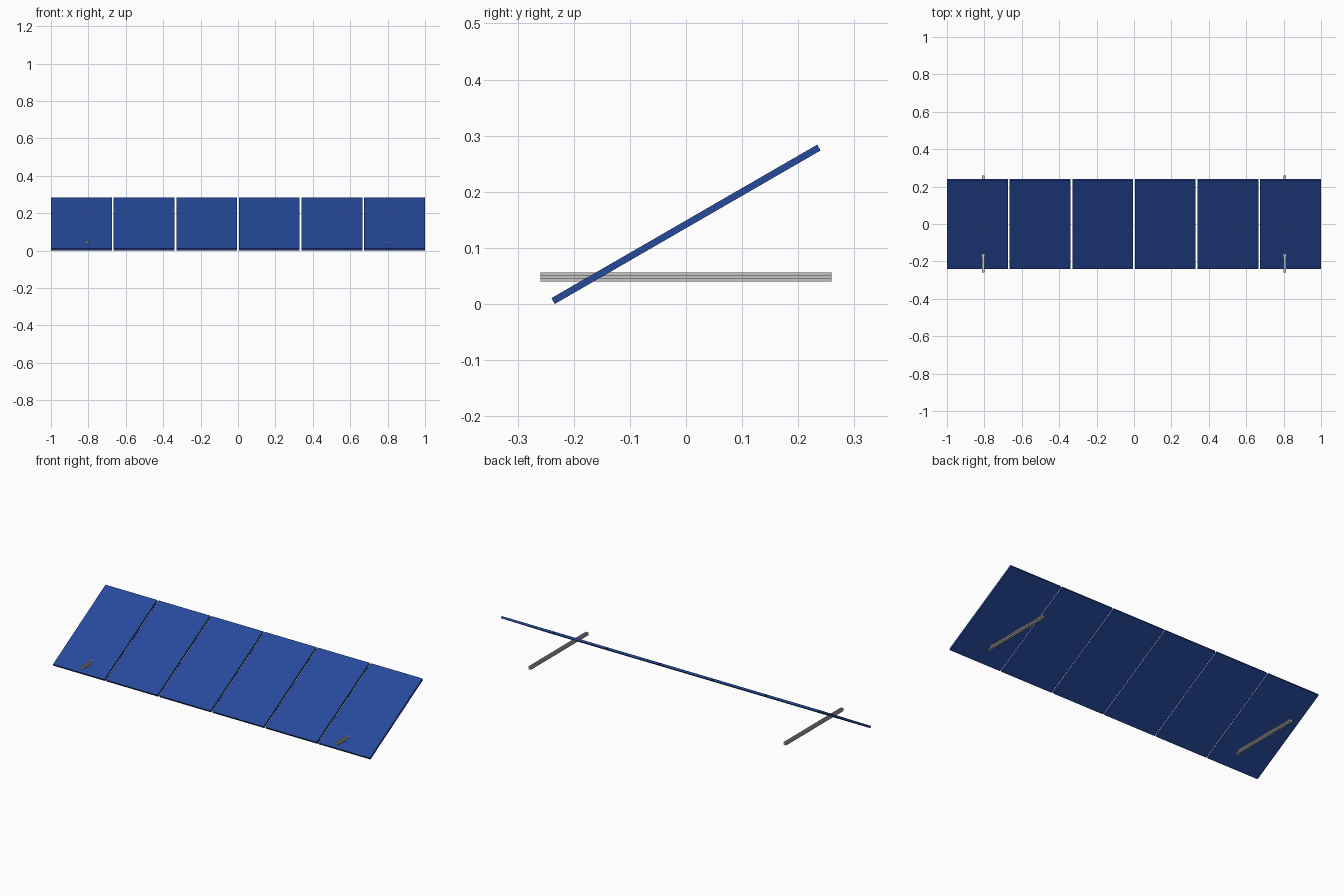
import bpy
import math
from mathutils import Matrix, Vector

cube = bpy.data.objects.get("Cube")
if cube:
    bpy.data.objects.remove(cube, do_unlink=True)


def make_material(name, rgb):
    mat = bpy.data.materials.new(name)
    mat.use_nodes = True
    mat.diffuse_color = (*rgb, 1)
    mat.node_tree.nodes["Principled BSDF"].inputs["Base Color"].default_value = (*rgb, 1)
    return mat


def extrude_profile(name, profile, length, matrix, mat):
    """Closed x-z profile extruded along y, centred, then placed by matrix."""
    n = len(profile)
    verts = [matrix @ Vector((x, y, z)) for y in (-length / 2, length / 2) for x, z in profile]
    faces = [(i, (i + 1) % n, n + (i + 1) % n, n + i) for i in range(n)]
    faces += [tuple(reversed(range(n))), tuple(range(n, 2 * n))]
    mesh = bpy.data.meshes.new(name)
    mesh.from_pydata(verts, [], [f[::-1] for f in faces])
    mesh.materials.append(mat)
    mesh.update()
    # Make the normals point outward
    import bmesh
    bm = bmesh.new()
    bm.from_mesh(mesh)
    bmesh.ops.recalc_face_normals(bm, faces=bm.faces)
    bm.to_mesh(mesh)
    bm.free()
    obj = bpy.data.objects.new(name, mesh)
    bpy.context.collection.objects.link(obj)
    return obj


blue = make_material("panel blue", (0.019, 0.067, 0.33))
grey = make_material("aluminium grey", (0.56, 0.56, 0.56))

# Row of tilted panels with narrow gaps
COUNT, GAP = 6, 0.01
WIDTH = (2 - GAP * (COUNT - 1)) / COUNT
LENGTH, THICK, TILT = 0.547, 0.012, math.radians(30)
height = (LENGTH * math.sin(TILT) + THICK * math.cos(TILT)) / 2
w, t = WIDTH / 2, THICK / 2
slab = [(-w, -t), (w, -t), (w, t), (-w, t)]
for i in range(COUNT):
    x = -1 + w + i * (WIDTH + GAP)
    place = Matrix.Translation((x, 0, height)) @ Matrix.Rotation(TILT, 4, "X")
    extrude_profile(f"panel_{i + 1}", slab, LENGTH, place, blue)

# Level support rails with a slot along each side
h, s, d = 0.008, 0.002, 0.0035
side = [(h, -h), (h, -s), (h - d, -s), (h - d, s), (h, s)]
rail = []
for k in range(4):
    turn = Matrix.Rotation(k * math.pi / 2, 2)
    rail += [tuple(turn @ Vector(p)) for p in side]
for name, x in (("right_rail", -0.806), ("left_rail", 0.806)):
    extrude_profile(name, rail, 0.518, Matrix.Translation((x, 0, 0.048)), grey)
